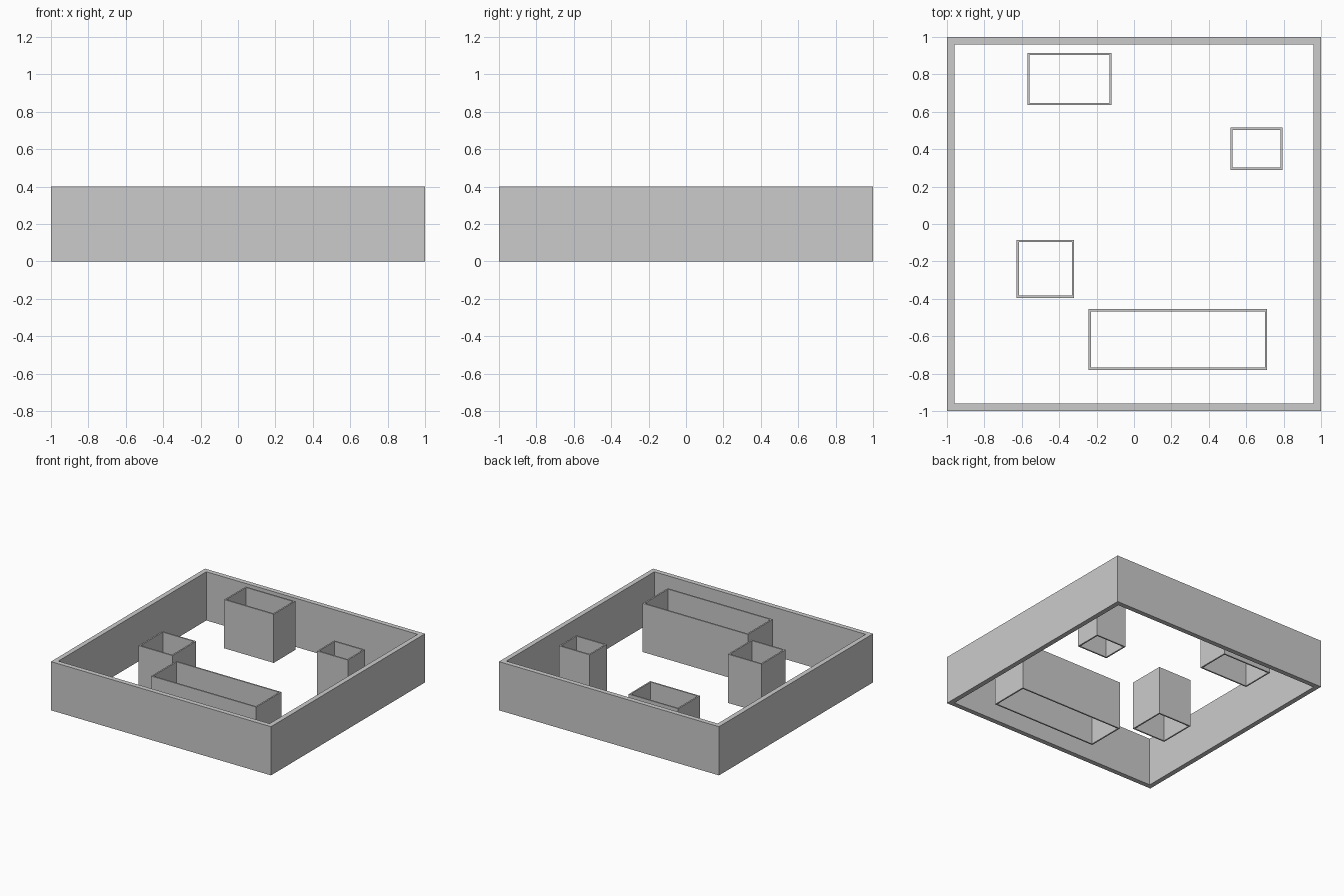
import bpy
import bmesh

cube = bpy.data.objects.get("Cube")
if cube:
    bpy.data.objects.remove(cube, do_unlink=True)

HEIGHT = 0.4

grey = bpy.data.materials.new("plain grey")
grey.use_nodes = True
colour = (0.6, 0.6, 0.6, 1)
grey.diffuse_color = colour
grey.node_tree.nodes["Principled BSDF"].inputs["Base Color"].default_value = colour


def wall_ring(name, x0, x1, y0, y1, thick):
    """Rectangular wall, open at top and bottom, given by its outer edges."""
    bm = bmesh.new()
    loops = []
    for inset in (0, thick):
        a, b, c, d = x0 + inset, x1 - inset, y0 + inset, y1 - inset
        for z in (0, HEIGHT):
            loops.append([bm.verts.new((x, y, z))
                          for x, y in ((a, c), (b, c), (b, d), (a, d))])
    outer_low, outer_top, inner_low, inner_top = loops
    # Outside, rim, inside and underside
    cycle = [outer_low, outer_top, inner_top, inner_low, outer_low]
    for lower, upper in zip(cycle, cycle[1:]):
        for i in range(4):
            j = (i + 1) % 4
            bm.faces.new((lower[i], lower[j], upper[j], upper[i]))
    bmesh.ops.recalc_face_normals(bm, faces=bm.faces)
    mesh = bpy.data.meshes.new(name)
    bm.to_mesh(mesh)
    bm.free()
    mesh.materials.append(grey)
    obj = bpy.data.objects.new(name, mesh)
    bpy.context.collection.objects.link(obj)


# Enclosing wall
wall_ring("outer_wall", -1, 1, -1, 1, 0.04)

# Hollow blocks standing inside
THIN = 0.012
wall_ring("back_block", -0.57, -0.12, 0.635, 0.915, THIN)
wall_ring("small_block", 0.515, 0.795, 0.29, 0.515, THIN)
wall_ring("square_block", -0.628, -0.32, -0.395, -0.085, THIN)
wall_ring("long_block", -0.243, 0.712, -0.78, -0.455, THIN)
